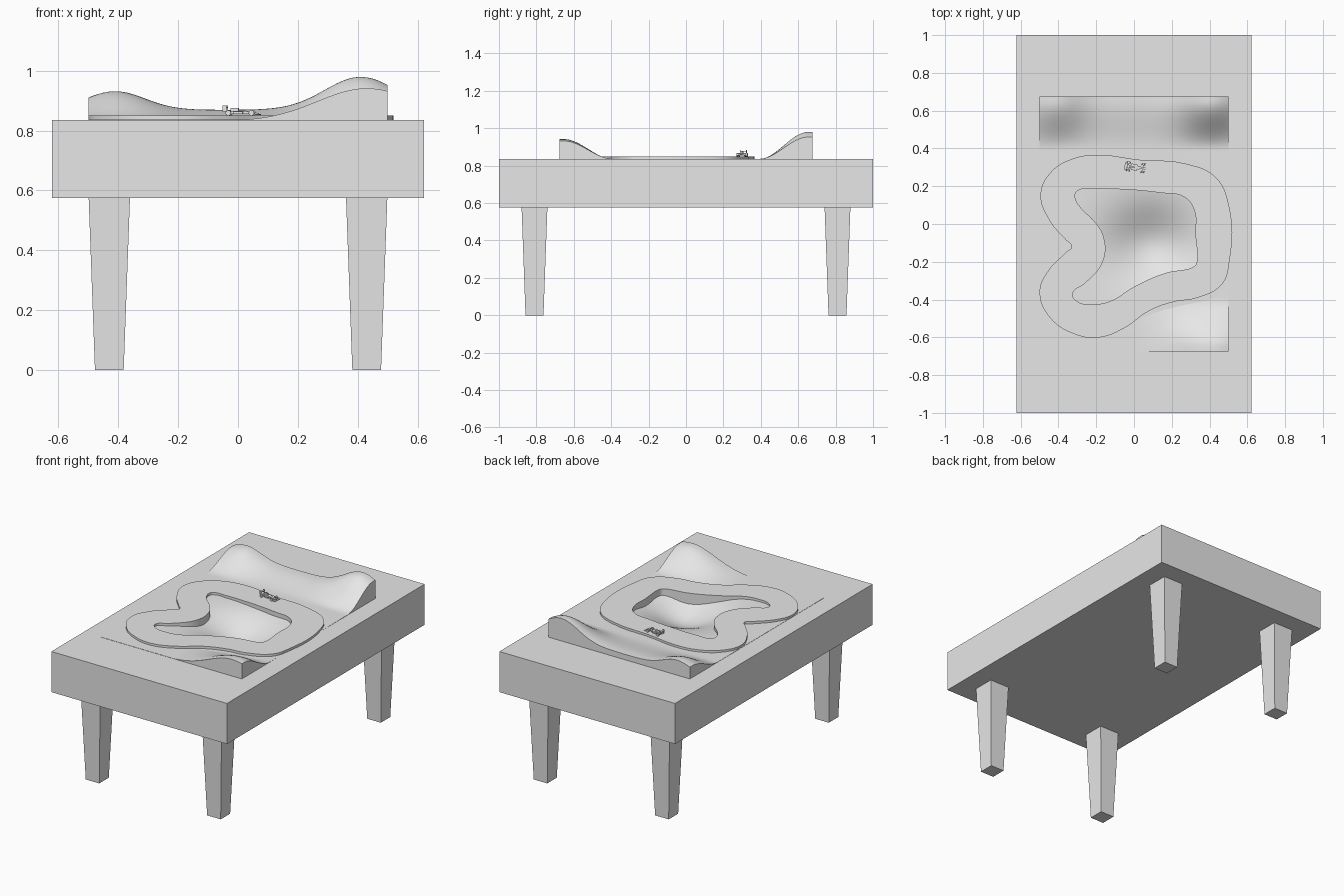
import bpy
import bmesh
from math import exp, pi, radians
from mathutils import Matrix, Vector

if "Cube" in bpy.data.objects:
    bpy.data.objects.remove(bpy.data.objects["Cube"], do_unlink=True)

TABLE_TOP, TABLE_BOTTOM = 0.835, 0.575

grey = bpy.data.materials.new("light_grey")
grey.use_nodes = True
grey.diffuse_color = (0.8, 0.8, 0.8, 1)
grey.node_tree.nodes["Principled BSDF"].inputs["Base Color"].default_value = (0.8, 0.8, 0.8, 1)


def make_active(obj):
    bpy.ops.object.select_all(action="DESELECT")
    obj.select_set(True)
    bpy.context.view_layer.objects.active = obj


def add_object(name, data):
    obj = bpy.data.objects.new(name, data)
    bpy.context.collection.objects.link(obj)
    data.materials.append(grey)
    return obj


def finish(name, bm):
    mesh = bpy.data.meshes.new(name)
    bm.to_mesh(mesh)
    bm.free()
    return add_object(name, mesh)


def add_box(bm, low, high):
    low, high = Vector(low), Vector(high)
    matrix = Matrix.Translation((low + high) / 2) @ Matrix.Diagonal((*(high - low), 1))
    return bmesh.ops.create_cube(bm, size=1, matrix=matrix)["verts"]


def outline_slab(name, outlines, bottom, top):
    """Flat slab bounded by smooth closed outlines; inner ones become holes."""
    curve = bpy.data.curves.new(name, "CURVE")
    curve.dimensions = "2D"
    curve.fill_mode = "BOTH"
    curve.resolution_u = 6
    curve.extrude = (top - bottom) / 2
    for points in outlines:
        spline = curve.splines.new("BEZIER")
        spline.bezier_points.add(len(points) - 1)
        spline.use_cyclic_u = True
        for knot, (x, y) in zip(spline.bezier_points, points):
            knot.co = (x, y, 0)
            knot.handle_left_type = knot.handle_right_type = "AUTO"
    slab = add_object(name, curve)
    slab.location.z = (top + bottom) / 2
    make_active(slab)
    bpy.ops.object.convert(target="MESH")
    slab = bpy.context.view_layer.objects.active
    bm = bmesh.new()
    bm.from_mesh(slab.data)
    bmesh.ops.remove_doubles(bm, verts=bm.verts[:], dist=1e-5)
    bmesh.ops.recalc_face_normals(bm, faces=bm.faces[:])
    bm.to_mesh(slab.data)
    bm.free()
    return slab


# Track: a winding closed band
outer = [(-.21, .366), (.03, .34), (.27, .32), (.43, .25), (.5, .11), (.505, -.2),
         (.465, -.32), (.32, -.395), (.22, -.41), (.08, -.46), (-.05, -.55), (-.18, -.6),
         (-.31, -.585), (-.45, -.49), (-.5, -.36), (-.46, -.255), (-.36, -.15), (-.33, -.12),
         (-.36, -.085), (-.445, .015), (-.495, .16), (-.435, .28), (-.34, .34)]
inner = [(-.3, .175), (-.21, .185), (-.1, .185), (.14, .165), (.27, .14), (.32, .07),
         (.325, -.05), (.33, -.21), (.315, -.227), (.165, -.26), (.005, -.33), (-.13, -.41),
         (-.21, -.425), (-.3, -.41), (-.325, -.37), (-.26, -.315), (-.165, -.2),
         (-.16, -.07), (-.21, .015), (-.285, .09), (-.312, .15)]
track = outline_slab("track", [outer, inner], TABLE_TOP, 0.85)
make_active(track)
bpy.ops.object.shade_smooth_by_angle(angle=radians(30))

# Table top with an opening inside the track
bm = bmesh.new()
add_box(bm, (-0.622, -1, TABLE_BOTTOM), (0.622, 1, TABLE_TOP))
table = finish("table_top", bm)
cutter = outline_slab("opening_cutter", [inner], 0.68, TABLE_TOP + 0.05)
cutter.hide_render = True
opening = table.modifiers.new("opening", "BOOLEAN")
opening.operation = "DIFFERENCE"
opening.solver = "EXACT"
opening.object = cutter
make_active(table)
bpy.ops.object.modifier_apply(modifier="opening")
bpy.data.objects.remove(cutter, do_unlink=True)

# Tapered legs
for x, side in ((0.43, "left"), (-0.43, "right")):
    for y, end in ((-0.81, "front"), (0.81, "back")):
        bm = bmesh.new()
        for v in add_box(bm, (-1, -1, 0), (1, 1, TABLE_BOTTOM)):
            half = 0.069 if v.co.z > 0.1 else 0.048
            v.co.x = x + half * v.co.x
            v.co.y = y + half * v.co.y
        finish(end + "_" + side + "_leg", bm)


# Landscape: hills at both ends and a hollow in the middle
def bump(offset, width):
    return exp(-0.5 * (offset / width) ** 2)


def ground_height(x, y):
    t = min(max((abs(y) - 0.395) / 0.255, 0), 1)
    rise = t * t * (3 - 2 * t)
    if y > 0:
        crest = 0.033 + 0.062 * bump(x + 0.41, 0.1) + 0.11 * bump(x - 0.41, 0.12)
    else:
        crest = max(0.11 * bump(x - 0.43, 0.165) - 0.005, 0)
    hollow = 0.11 * bump(x - 0.09, 0.16) * bump(y + 0.11, 0.14)
    return TABLE_TOP + 0.0015 + crest * rise - hollow


bm = bmesh.new()
bmesh.ops.create_grid(bm, x_segments=60, y_segments=80, size=1)
for v in bm.verts:
    x, y = v.co.x * 0.5, v.co.y * 0.675
    v.co = (x, y, ground_height(x, y))
rim = [e for e in bm.edges if e.is_boundary]
skirt = bmesh.ops.extrude_edge_only(bm, edges=rim)["geom"]
for v in skirt:
    if isinstance(v, bmesh.types.BMVert):
        v.co.z = TABLE_TOP - 0.01
landscape = finish("landscape", bm)
make_active(landscape)
bpy.ops.object.shade_smooth_by_angle(angle=radians(40))

# Small open-wheel race car, nose along +x
bm = bmesh.new()
add_box(bm, (-0.045, -0.009, 0.005), (0.02, 0.009, 0.015))      # body
for v in add_box(bm, (0.02, -0.007, 0.005), (0.058, 0.007, 0.014)):  # nose
    if v.co.x > 0.05:
        v.co.y *= 0.5
        v.co.z = min(v.co.z, 0.009)
add_box(bm, (-0.035, -0.004, 0.015), (-0.008, 0.004, 0.026))    # engine cover
add_box(bm, (0.052, -0.022, 0.003), (0.064, 0.022, 0.006))      # front wing
add_box(bm, (-0.06, -0.018, 0.026), (-0.046, 0.018, 0.029))     # rear wing
for side in (-1, 1):
    edge = sorted((side * 0.018, side * 0.016))
    add_box(bm, (-0.06, edge[0], 0.014), (-0.046, edge[1], 0.034))  # wing end plates
    pod = sorted((side * 0.009, side * 0.017))
    add_box(bm, (-0.025, pod[0], 0.005), (0.008, pod[1], 0.014))    # side pods
    for x in (-0.04, 0.038):
        spin = Matrix.Translation((x, side * 0.021, 0.009)) @ Matrix.Rotation(pi / 2, 4, "X")
        bmesh.ops.create_cone(bm, cap_ends=True, segments=16, radius1=0.009,
                              radius2=0.009, depth=0.009, matrix=spin)
for x in (-0.04, 0.038):
    add_box(bm, (x - 0.002, -0.02, 0.008), (x + 0.002, 0.02, 0.011))  # axles
car = finish("race_car", bm)
car.location = (0.01, 0.3, 0.85)
car.rotation_euler.z = radians(-7)
